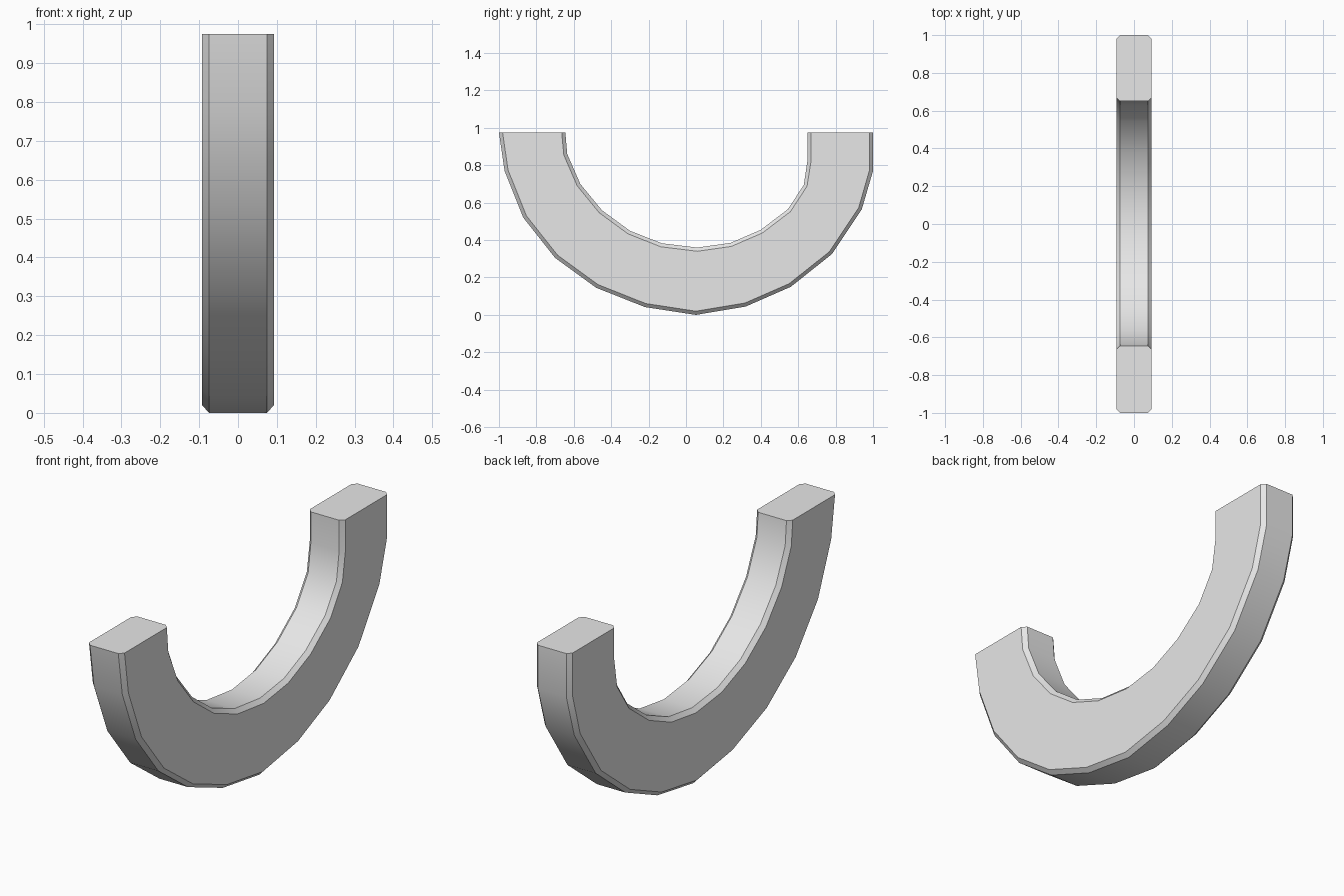
import bpy, bmesh, math
from mathutils import Vector

if "Cube" in bpy.data.objects:
    bpy.data.objects.remove(bpy.data.objects["Cube"])

HALF_WIDTH = 0.093    # flat side faces
HALF_BAND = 0.074     # inner and outer bands, inside the chamfers
CHAMFER = 0.055       # share of the wall thickness taken by each chamfer

# Outer and inner arc as matching (y, z) points
outer = [(-1, .975), (-.97, .77), (-.87, .52), (-.70, .305), (-.48, .145),
         (-.22, .042), (.053, 0), (.32, .045), (.56, .15), (.78, .325),
         (.94, .565), (1, .77), (1, .975)]
inner = [(-.645, .975), (-.635, .86), (-.565, .70), (-.45, .56), (-.30, .45),
         (-.13, .383), (.06, .36), (.238, .385), (.40, .455), (.545, .565),
         (.63, .695), (.65, .83), (.65, .975)]

gray = bpy.data.materials.new("light_gray")
gray.diffuse_color = (0.8, 0.8, 0.8, 1)
gray.use_nodes = True
gray.node_tree.nodes["Principled BSDF"].inputs["Base Color"].default_value = gray.diffuse_color

# Eight-sided cross-section: (x, position from outer 0 to inner 1)
section = [(-HALF_BAND, 0), (HALF_BAND, 0),
           (HALF_WIDTH, CHAMFER), (HALF_WIDTH, 1 - CHAMFER),
           (HALF_BAND, 1), (-HALF_BAND, 1),
           (-HALF_WIDTH, 1 - CHAMFER), (-HALF_WIDTH, CHAMFER)]

# Half ring: sweep the section along the arc and cap both ends
bm = bmesh.new()
rings = []
for o, i in zip(outer, inner):
    ring = []
    for x, t in section:
        p = Vector(o).lerp(Vector(i), t)
        ring.append(bm.verts.new((x, p.x, p.y)))
    rings.append(ring)
n = len(section)
for a, b in zip(rings, rings[1:]):
    for k in range(n):
        bm.faces.new((a[k], a[(k + 1) % n], b[(k + 1) % n], b[k]))
bm.faces.new(rings[0])
bm.faces.new(rings[-1])
bmesh.ops.recalc_face_normals(bm, faces=bm.faces)

mesh = bpy.data.meshes.new("half_ring")
bm.to_mesh(mesh)
bm.free()
mesh.materials.append(gray)
half_ring = bpy.data.objects.new("half_ring", mesh)
bpy.context.collection.objects.link(half_ring)

# Smooth along the arc, sharp at chamfers and end caps
bpy.context.view_layer.objects.active = half_ring
half_ring.select_set(True)
bpy.ops.object.shade_smooth_by_angle(angle=math.radians(30))
